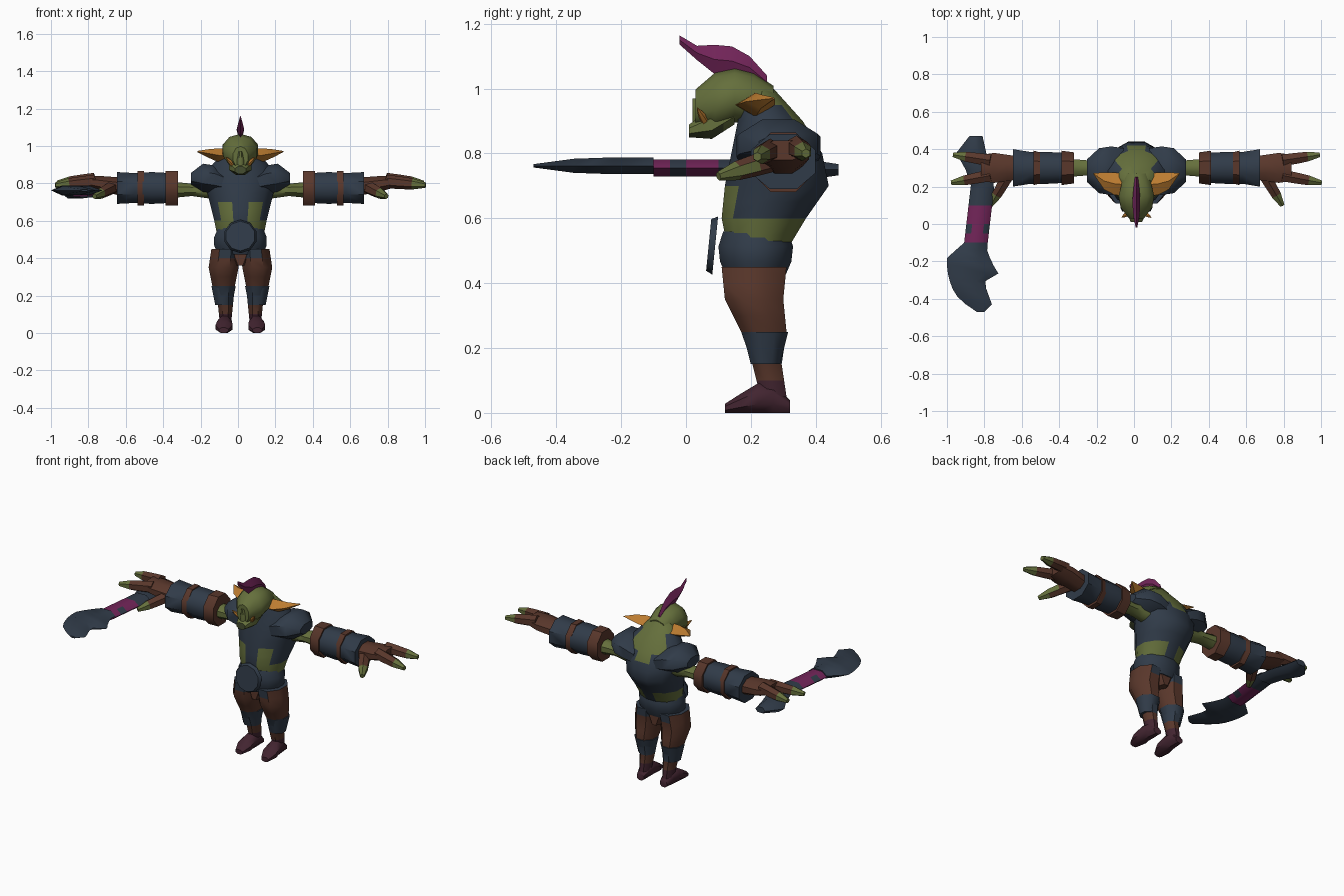
import bpy
import math
from mathutils import Vector

default_cube = bpy.data.objects.get("Cube")
if default_cube:
    bpy.data.objects.remove(default_cube, do_unlink=True)

BODY_CENTRE = .013  # the weapon reaches further out than the empty hand


def material(name, red, green_part, blue):
    colour = (red, green_part, blue, 1)
    mat = bpy.data.materials.new(name)
    mat.use_nodes = True
    mat.diffuse_color = colour
    mat.node_tree.nodes["Principled BSDF"].inputs["Base Color"].default_value = colour
    return mat


green = material("olive_skin", .13, .16, .045)
dark = material("dark_olive", .06, .075, .03)
slate = material("slate_armour", .03, .044, .066)
brown = material("brown_leather", .1, .038, .024)
maroon = material("maroon_boots", .055, .018, .03)
magenta = material("magenta", .17, .018, .1)
orange = material("orange", .5, .2, .03)


def ramp(values, t):
    """Value at fraction t along evenly spaced values, or a constant."""
    if isinstance(values, (int, float)):
        return values
    position = t * (len(values) - 1)
    index = min(int(position), len(values) - 2)
    return values[index] + (values[index + 1] - values[index]) * (position - index)


def skin(name, rings, materials, rule=None, mirror=False, shift=BODY_CENTRE):
    """Bridge rings of points into a closed solid, coloured by a rule."""
    count = len(rings[0])
    verts = [point for ring in rings for point in ring]
    faces = [tuple(range(count)), tuple(range(len(verts) - count, len(verts)))]
    for start in range(0, len(verts) - count, count):
        for i in range(count):
            j = (i + 1) % count
            faces.append((start + i, start + j, start + count + j, start + count + i))
    mesh = bpy.data.meshes.new(name)
    mesh.from_pydata(verts, [], faces)
    for mat in materials:
        mesh.materials.append(mat)
    if rule:
        for face in mesh.polygons:
            face.material_index = int(rule(face.center))
    obj = bpy.data.objects.new(name, mesh)
    bpy.context.collection.objects.link(obj)
    obj.location.x = shift
    bpy.ops.object.select_all(action="DESELECT")
    bpy.context.view_layer.objects.active = obj
    obj.select_set(True)
    bpy.ops.object.mode_set(mode="EDIT")
    bpy.ops.mesh.select_all(action="SELECT")
    bpy.ops.mesh.normals_make_consistent(inside=False)
    bpy.ops.object.mode_set(mode="OBJECT")
    bpy.ops.object.shade_smooth_by_angle(angle=math.radians(46))
    if mirror:
        obj.modifiers.new("mirror", "MIRROR").use_mirror_merge = False


def loft(name, axis, start, end, centre, radius, materials, steps=4, sides=8, pointed=False, **options):
    """Solid along an axis; centre and radius are pairs of ramps across it."""
    place = {"x": lambda a, u, v: (a, u, v),
             "y": lambda a, u, v: (u, a, v),
             "z": lambda a, u, v: (u, v, a)}[axis]
    turn = 0 if pointed else math.pi / sides
    grow = 1 / math.cos(turn)
    rings = []
    for step in range(steps + 1):
        t = step / steps
        ring = []
        for i in range(sides):
            angle = turn + math.tau * i / sides
            u = ramp(centre[0], t) + ramp(radius[0], t) * grow * math.cos(angle)
            v = ramp(centre[1], t) + ramp(radius[1], t) * grow * math.sin(angle)
            ring.append(place(ramp((start, end), t), u, v))
        rings.append(ring)
    skin(name, rings, materials, **options)


def spike(name, start, end, radius, materials, steps=3, sides=6, **options):
    """Round straight piece from start to end with a ramped radius."""
    start, end = Vector(start), Vector(end)
    along = (end - start).normalized()
    across = along.cross(Vector((0, 0, 1))).normalized()
    upward = across.cross(along)
    rings = []
    for step in range(steps + 1):
        t = step / steps
        angles = [math.tau * (i + .5) / sides for i in range(sides)]
        rings.append([start.lerp(end, t) + ramp(radius, t) * (across * math.cos(a) + upward * math.sin(a))
                      for a in angles])
    skin(name, rings, materials, **options)


# Hunched torso: bare ribs, spine, waist and neck, armour elsewhere
def torso_rule(c):
    in_front = c.y < .22
    ribs = in_front and .6 < c.z < .7 and .03 < abs(c.x) < .12
    spine = not in_front and c.z > .8 and abs(c.x) < .08
    waist = c.z < .6 and abs(c.x) > .04
    return not (waist or c.z > .95 or ribs or spine)


loft("torso", "z", .5, 1, (0, [.22, .24, .28, .28, .26, .22]),
     ([.12, .14, .165, .19, .15, .06], [.09, .13, .16, .14, .1, .05]),
     [green, slate], steps=10, sides=12, rule=torso_rule)

# Hips, belt and round belly plate
loft("pelvis", "z", .36, .46, (0, .22), ([.03, .12], .08), [brown])
loft("belt", "z", .42, .56, (0, .215), ([.12, .14, .14, .12], [.09, .11, .115, .1]),
     [slate], steps=3, sides=12)
spike("belly_plate", (0, .07, .518), (0, .09, .516), [.08, .09], [slate], steps=1, sides=10)

# Shoulder plates
loft("shoulder_plate", "x", .07, .265, (.285, [.8, .82, .83, .825]),
     ([.12, .13, .12, .06], [.06, .075, .075, .03]), [slate], steps=3, mirror=True)

# Arms with bracers, each wrapped by two leather bands
loft("upper_arm", "x", .14, .38, (.3, .765), ([.05, .04, .05], [.05, .033, .045]), [green], mirror=True)
loft("bracer", "x", .38, .66, (.3, .775), ([.08, .085, .085, .1], [.08, .085, .08, .085]),
     [slate], steps=3, mirror=True)
for name, inner, outer in (("elbow_band", .335, .4), ("forearm_band", .515, .55)):
    loft(name, "x", inner, outer, (.3, .773), ([.083, .092], .092), [brown], steps=1, mirror=True)

# Hands: palm and three bare-tipped digits
loft("palm", "x", .62, .83, (.3, [.78, .81]), ([.06, .07, .08, .07], [.05, .045, .04, .03]),
     [brown], steps=3, mirror=True)
for name, root, tip in (("outer_finger", (.78, .34, .82), (.98, .37, .8)),
                        ("inner_finger", (.78, .26, .81), (.99, .22, .79)),
                        ("thumb", (.68, .27, .78), (.78, .1, .73))):
    bare = ramp((root[0], tip[0]), .65)
    spike(name, root, tip, [.036, .034, .03, .014], [brown, green],
          rule=lambda c: c.x > bare, mirror=True)


# Legs with wrapped hips and calves, shin guards and boots
def leg_rule(c):
    if c.z < .1:
        return 2
    wrapped_hip = c.z > .4 and c.x < .12
    return wrapped_hip or .15 < c.z < .25


loft("leg", "z", .45, .05, ([.08, .09, .09, .08, .08], [.21, .21, .24, .25, .27]),
     ([.075, .08, .06, .04, .03], [.1, .09, .07, .045, .04]), [brown, slate, maroon], steps=8,
     rule=leg_rule, mirror=True)
loft("shin_guard", "z", .25, .15, (.09, .245), ([.065, .045], [.07, .045]), [slate],
     steps=1, mirror=True)
arch = [.014, .03, .045, .045, .02]
loft("boot", "y", .12, .32, ([.09, .08], arch), ([.025, .045, .04, .035, .025], arch),
     [maroon], mirror=True)

# Head, jaw and nose
loft("head", "y", .03, .27, (0, [.94, .96, .98, .97, .94]),
     ([.04, .085, .095, .08, .07], [.055, .085, .08, .075, .065]), [green], sides=10)
loft("jaw", "y", .01, .15, (0, [.87, .89, .93]), ([.03, .06, .06], [.02, .045, .04]),
     [green, dark], rule=lambda c: c.z < .87)
loft("nose", "z", .88, .97, (0, .04), ([.02, .02, .01], .02), [green])

# Eyes in dark sockets, tusks and long ears
for name, mat, front, size in (("eye_socket", dark, .043, .017), ("eye", orange, .039, .008)):
    spike(name, (.04, front, .945), (.037, front + .007, .945), size, [mat], steps=1, mirror=True)
spike("tusk", (.04, .06, .9), (.078, .035, .94), [.014, .012, .002], [orange], mirror=True)
loft("ear", "x", .06, .23, ([.21, .215, .23, .27], [.95, .95, .96, .97]),
     ([.06, .06, .045, .003], [.035, .037, .022, .003]), [orange],
     steps=3, sides=4, pointed=True, mirror=True)

# Swept crest of hair
loft("crest", "y", -.02, .25, (0, [1.15, 1.11, 1.09, 1.085, 1.065, 1.02]),
     ([.004, .015, .02, .02, .015, .008], [.014, .022, .045, .045, .035, .02]),
     [magenta], steps=5, sides=4, pointed=True)

# Heavy cleaver in the right hand: notched blade, wrapped grip and hooked pommel
loft("cleaver_blade", "y", -.47, -.1,
     ([-.82, -.83, -.86, -.88, -.89, -.86, -.875, -.885, -.87, -.845], .762),
     ([.02, .07, .085, .09, .095, .135, .125, .115, .085, .063], [.006, .025, .03, .03]),
     [slate], steps=9, sides=6, pointed=True, shift=0)


def grip_rule(c):
    gap = -.05 < c.y < 0 and abs(c.x + .83) > .03
    return c.y < .1 and not gap


loft("cleaver_grip", "y", -.1, .2, ([-.845, -.81], .755), (.063, .03), [slate, magenta],
     steps=6, sides=6, pointed=True, shift=0, rule=grip_rule)
loft("cleaver_pommel", "y", .2, .47, ([-.81, -.83, -.87, -.845], .75),
     ([.06, .07, .08, .035], [.03, .03, .035, .02]), [slate], steps=3, sides=6, pointed=True, shift=0)
